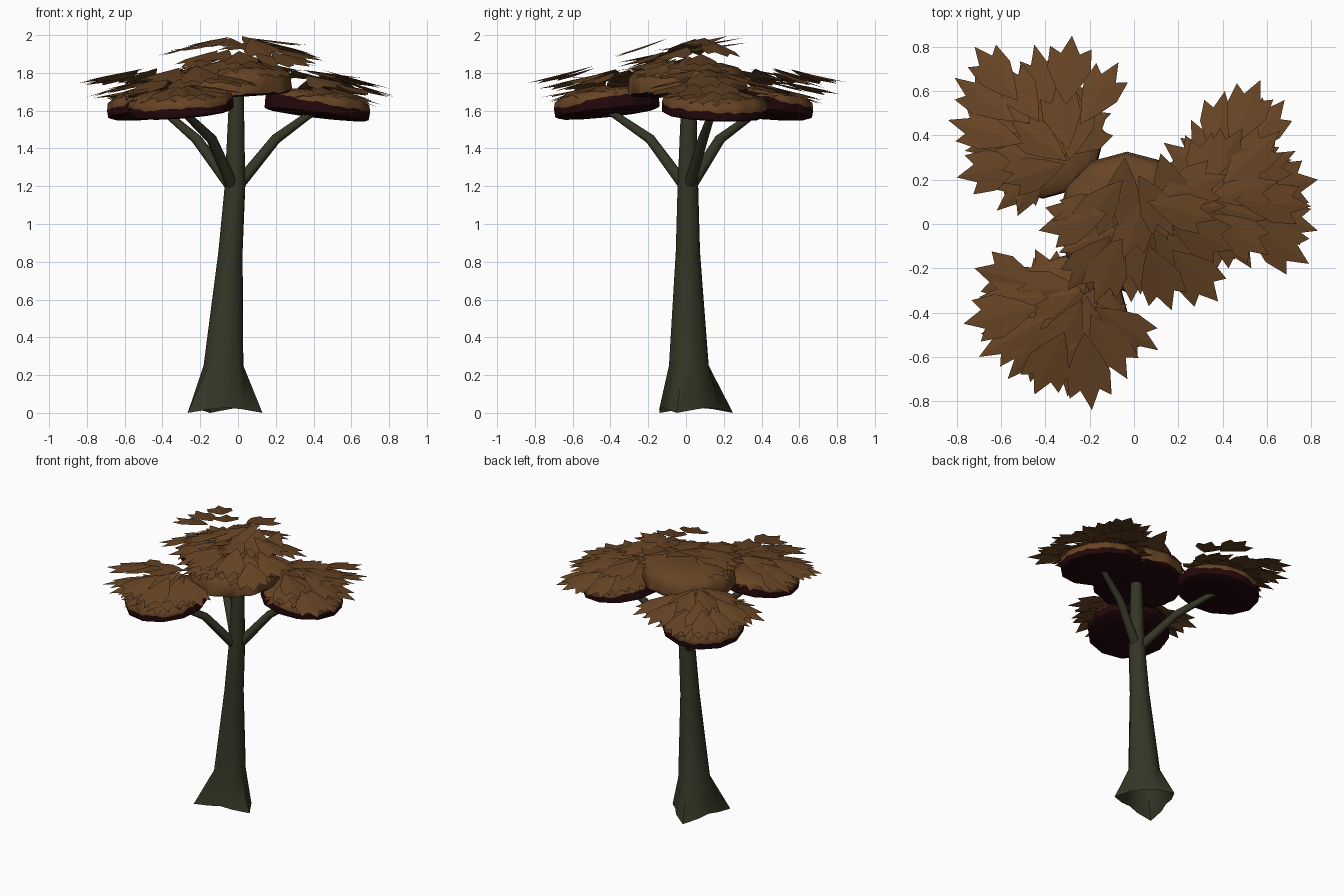
import bpy, bmesh, math, random
from mathutils import Vector, Matrix

if "Cube" in bpy.data.objects:
    bpy.data.objects.remove(bpy.data.objects["Cube"])
random.seed(7)
R = random.uniform


def material(name, col):
    m = bpy.data.materials.new(name)
    m.diffuse_color = (*col, 1)
    m.use_nodes = True
    m.node_tree.nodes["Principled BSDF"].inputs["Base Color"].default_value = m.diffuse_color
    return m


BARK = material("olive_bark", (0.036, 0.036, 0.019))
LEAF = material("brown_leaf", (0.135, 0.058, 0.018))
DARK = material("dark_underside", (0.016, 0.002, 0.003))


def finish(bm, name, mats, smooth=None):
    me = bpy.data.meshes.new(name)
    bm.to_mesh(me)
    bm.free()
    ob = bpy.data.objects.new(name, me)
    bpy.context.collection.objects.link(ob)
    for m in mats:
        me.materials.append(m)
    if smooth:
        bpy.context.view_layer.objects.active = ob
        ob.select_set(True)
        bpy.ops.object.shade_smooth_by_angle(angle=math.radians(smooth))
        ob.select_set(False)
    return ob


def bridge(bm, a, b):
    n = len(a)
    return [bm.faces.new((a[i], a[(i + 1) % n], b[(i + 1) % n], b[i])) for i in range(n)]


# trunk: round rings over a three-cornered root flare
bm = bmesh.new()
rings = []
N = 12
for cx, cy, z, r, tri in [(-.095, .02, 0, .235, 1), (-.077, .015, .25, .108, 0),
                          (-.04, .01, .85, .066, 0), (-.016, .01, 1.2, .056, 0),
                          (-.008, .015, 1.68, .040, 0)]:
    ring = []
    for i in range(N):
        t = math.radians(103) + math.tau * i / N
        c = [1, .72, .6, .72][i % 4] if tri else 1
        ring.append(bm.verts.new((cx + r * c * math.cos(t), cy + r * c * math.sin(t),
                                  z + (1 - c) * .07)))
    rings.append(ring)
for a, b in zip(rings, rings[1:]):
    bridge(bm, a, b)
finish(bm, "trunk", [BARK], 60)


# branches: bent tapering tubes
def tube(name, pts, radii, sides=8):
    bm = bmesh.new()
    rings = []
    for i, p in enumerate(pts):
        d = (pts[min(i + 1, len(pts) - 1)] - pts[max(i - 1, 0)]).normalized()
        q = d.to_track_quat('Z', 'Y')
        rings.append([bm.verts.new(p + q @ Vector((radii[i] * math.cos(math.tau * k / sides),
                                                   radii[i] * math.sin(math.tau * k / sides), 0)))
                      for k in range(sides)])
    for a, b in zip(rings, rings[1:]):
        bridge(bm, a, b)
    finish(bm, name, [BARK], 50)


# foliage pad: flattened dome, twelve-sided, with a ragged dark underside
def pad(name, c, rad, tilt_az, tilt, side, top, dark, inner):
    bm = bmesh.new()
    axis = Vector((-math.sin(tilt_az), math.cos(tilt_az), 0))
    M = Matrix.Translation(c) @ Matrix.Rotation(tilt, 4, axis)
    n = 48
    rings = []
    for j, (r, z) in enumerate([(.6, -.006), (.94, 0), (1, .008), (1.01, dark), (.985, side),
                                (.86, side + (top - side) * .5),
                                (.6, side + (top - side) * .85), (.3, top)]):
        ring = []
        for i in range(n):
            t = math.tau * i / n
            k = rad * r * math.cos(math.pi / 12) / math.cos(t % (math.pi / 6) - math.pi / 12) * 1.02
            zz = z
            if j == 3:  # ragged colour border, higher towards the trunk
                zz += R(-.009, .009) + inner * max(0, -math.cos(t - tilt_az))
            ring.append(bm.verts.new(M @ Vector((k * math.cos(t), k * math.sin(t), zz))))
        rings.append(ring)
    for j, (a, b) in enumerate(zip(rings, rings[1:])):
        for f in bridge(bm, a, b):
            f.material_index = 1 if j < 3 else 0
    bm.faces.new(rings[0][::-1]).material_index = 1
    bm.faces.new(rings[-1])
    finish(bm, name, [LEAF, DARK], 50)


# leaf: slightly folded card from root to tip, ending in three prongs
HALF = [(.25, .25), (.52, .46), (.83, .44), (.74, .2)]


def leaf(bm, root, tip, width, roll=0):
    d = tip - root
    s = Vector((-d.y, d.x, 0)).normalized() + Vector((0, 0, roll))
    a, b = bm.verts.new(root), bm.verts.new(tip)
    for sign in (1, -1):
        vs = [bm.verts.new(root + d * u + s * sign * width * v - Vector((0, 0, .02 * v)))
              for u, v in HALF]
        loop = [a, *vs, b]
        bm.faces.new(loop[::-1] if sign > 0 else loop)


def polar(x, y, az, r, z):
    return Vector((x + r * math.cos(az), y + r * math.sin(az), z))


# upper leaves: each ends at a listed tip and points away from a hub
def upper(bm, hub, tips, ztip, rise):
    for x, y in tips:
        d = Vector((x - hub[0], y - hub[1]))
        ln = min(R(.31, .36), d.length)
        d.normalize()
        zt = ztip + R(-.05, .05)
        leaf(bm, Vector((x - d.x * ln, y - d.y * ln, zt + rise + R(-.02, .02))),
             Vector((x, y, zt)), R(.18, .22), R(-.12, .12))


A_TIPS = [(-.72, .80), (-.84, .47), (-.81, .66), (-.80, .21), (-.28, .85), (-.07, .73),
          (-.45, .81), (-.12, .50), (-.62, .06), (-.60, .72)]
B_TIPS = [(.57, .65), (.41, .60), (.68, .56), (.73, .33), (.83, .20), (.83, -.03),
          (.79, -.18), (.53, -.20), (.66, .42), (.80, .08)]
C_TIPS = [(-.72, -.20), (-.77, -.45), (-.70, -.60), (-.57, -.70), (-.45, -.77),
          (-.30, -.78), (-.19, -.84), (-.03, -.70), (.11, -.57), (-.70, -.33)]

# three outer clusters: branch, pad, draped leaves and hovering upper leaves
for name, x, y, z, joint, tips in [("right", .415, .15, 1.575, (.20, .09), B_TIPS),
                                   ("back_left", -.41, .39, 1.58, (-.22, .18), A_TIPS),
                                   ("front_left", -.30, -.415, 1.585, (-.14, -.19), C_TIPS)]:
    out = math.atan2(y, x)
    tube(name + "_branch", [Vector((-.02, .01, 1.18)), Vector((joint[0], joint[1], 1.45)),
                            Vector((x * .88, y * .88, 1.57)), Vector((x, y, 1.60))],
         [.034, .028, .021, .019])
    pad(name + "_foliage_pad", Vector((x, y, z)), .272, out, .13, .085, .13, .05, .03)
    bm = bmesh.new()
    for i in range(12):
        az = out + math.radians(-120 + 240 * i / 11 + R(-7, 7))
        c = math.cos(az - out)
        leaf(bm, polar(x, y, az, R(.02, .07), z + .15), polar(x, y, az, R(.31, .36), z + .095 - .035 * c + R(-.02, .02)),
             R(.16, .20), R(-.1, .1))
    upper(bm, (x * .8, y * .8), tips, 1.715, .085)
    for i in range(6):
        off = math.radians(-75 + 30 * i + R(-8, 8))
        p = polar(x * .72, y * .72, out + off, R(0, .08), 1.80 + R(-.02, .02))
        leaf(bm, p, polar(p.x, p.y, out + off * .8, R(.28, .33), 1.755 + R(-.02, .02)), R(.17, .2), R(-.1, .1))
    finish(bm, name + "_leaves", [LEAF])

# central crown: higher pad with leaves mostly on its front and right
pad("crown_foliage_pad", Vector((-.03, .01, 1.685)), .308, math.radians(225), .05, .10, .17, .012, 0)
bm = bmesh.new()
for i in range(14):
    az = math.radians(-190 + 225 * i / 13 + R(-6, 6))
    leaf(bm, polar(-.01, 0, az, R(.05, .10), 1.875 + R(-.01, .015)),
         polar(-.01, 0, az, R(.33, .39), 1.79 + R(-.03, .03)), R(.17, .21), R(-.1, .1))
upper(bm, (0, .08), [(.17, -.39), (.38, -.35), (.30, -.26), (-.43, -.03), (.03, -.32),
                     (-.30, -.30), (.45, -.12), (.42, .08), (-.18, -.36), (.42, .22)], 1.86, .08)
# topmost tuft
for az, x, y, z in [(-60, .02, .22, 1.995), (-95, -.04, .30, 1.985), (-130, -.05, .2, 1.99),
                    (-15, .06, .10, 1.985), (-75, .12, .32, 1.96), (-165, -.06, .1, 1.965),
                    (-40, .0, .16, 1.955), (-110, .06, .14, 1.965)]:
    leaf(bm, Vector((x, y, z)), polar(x, y, math.radians(az), .32, z - R(.03, .06)), .18, R(-.03, .03))
finish(bm, "crown_leaves", [LEAF])
